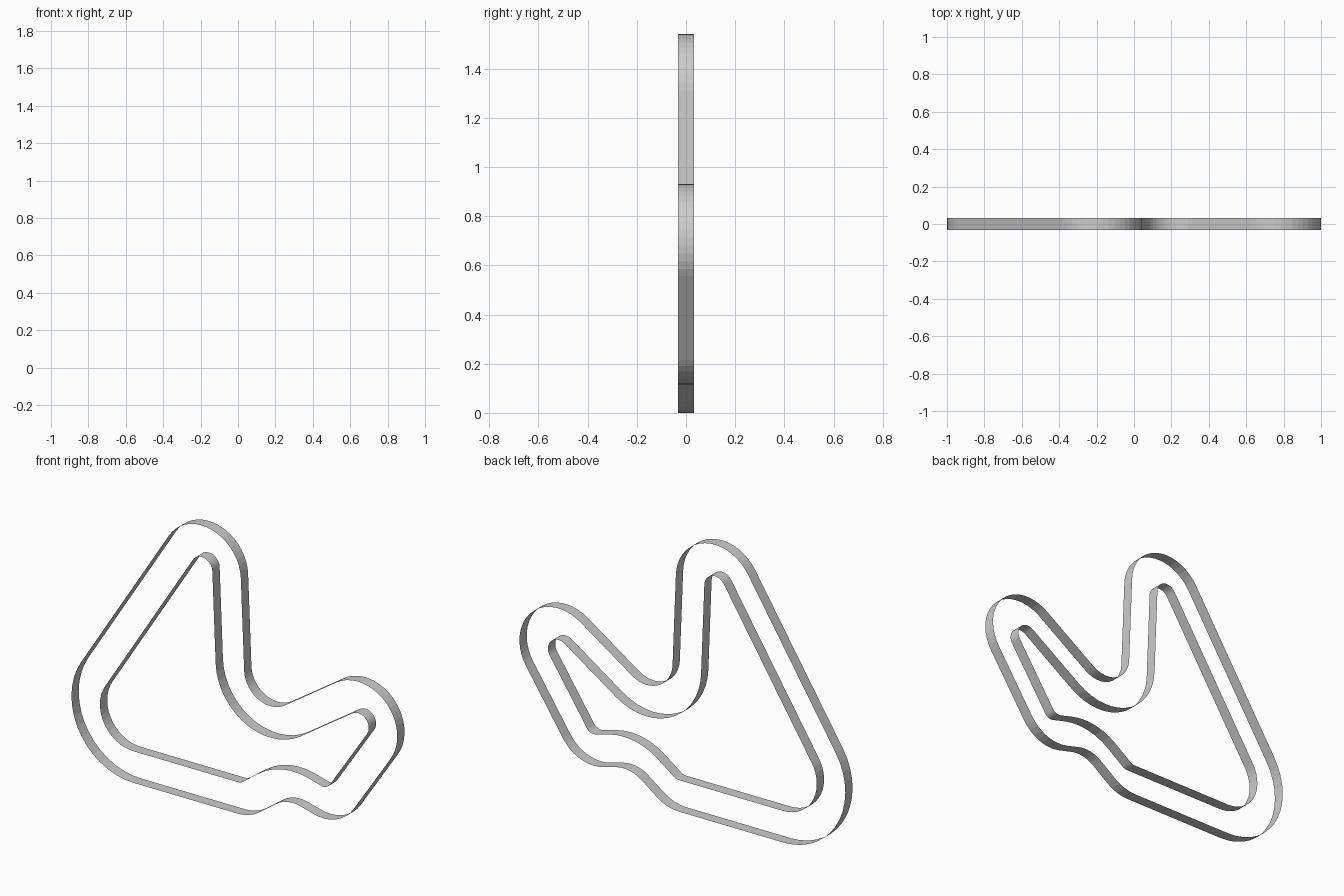
import bpy
import math
from mathutils import Vector

if "Cube" in bpy.data.objects:
    bpy.data.objects.remove(bpy.data.objects["Cube"])

TRACK_WIDTH = 0.175
HALF_DEPTH = 0.032
STEP = math.radians(8)

# Corners of the circuit, clockwise: centre x, centre z, outer radius (negative = left turn)
CORNERS = [
    (-0.62, 0.38, 0.38),    # lower left
    (-0.20, 1.30, 0.24),    # top
    (0.22, 0.81, -0.16),    # inner valley
    (0.76, 0.69, 0.24),     # right
    (0.545, 0.339, 0.224),  # lower right
    (0.36, -0.03, -0.18),   # bump
    (0.02, 0.23, 0.23),     # end of bottom straight
]


def outline(inset):
    """Arcs joined by their common tangents, moved inward by inset."""
    n = len(CORNERS)
    heads = []
    for i in range(n):
        x1, z1, r1 = CORNERS[i]
        x2, z2, r2 = CORNERS[(i + 1) % n]
        d = Vector((x2 - x1, z2 - z1))
        heads.append(math.atan2(d.y, d.x) - math.asin((r1 - r2) / d.length))
    pts = []
    for i, (x, z, r) in enumerate(CORNERS):
        a_in, a_out = heads[i - 1], heads[i]
        turn = (a_out - a_in + math.pi) % (2 * math.pi) - math.pi
        steps = max(2, round(abs(turn) / STEP))
        for k in range(steps + 1):
            a = a_in + turn * k / steps + math.pi / 2
            pts.append((x + (r - inset) * math.cos(a), z + (r - inset) * math.sin(a)))
    return pts


def ribbon(name, pts, face_out):
    """Open wall following a closed outline, extruded along y."""
    n = len(pts)
    verts = [(x, y, z) for y in (-HALF_DEPTH, HALF_DEPTH) for x, z in pts]
    faces = []
    for i in range(n):
        j = (i + 1) % n
        f = (i, j, n + j, n + i)
        faces.append(f if face_out else f[::-1])
    mesh = bpy.data.meshes.new(name)
    mesh.from_pydata(verts, [], faces)
    mesh.update()
    ob = bpy.data.objects.new(name, mesh)
    bpy.context.collection.objects.link(ob)
    return ob


# Outer and inner walls of the track
ribbon("outer_track_wall", outline(0), True)
ribbon("inner_track_wall", outline(TRACK_WIDTH), False)
